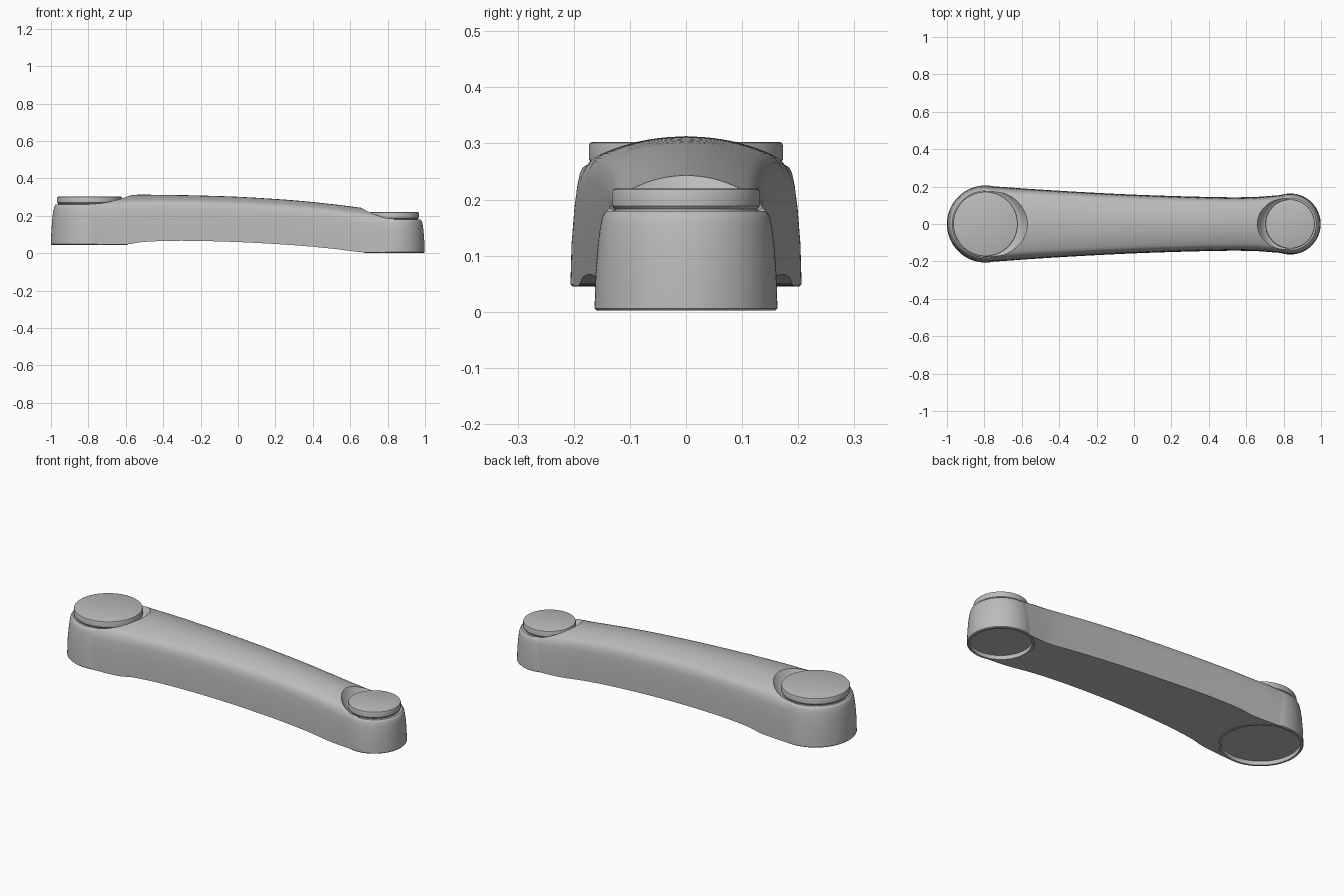
import bpy, bmesh, math
from mathutils import Vector

if "Cube" in bpy.data.objects:
    bpy.data.objects.remove(bpy.data.objects["Cube"])

GREY = (0.5, 0.5, 0.5, 1)
grey = bpy.data.materials.new("satin grey")
grey.use_nodes = True
grey.diffuse_color = GREY
grey.node_tree.nodes["Principled BSDF"].inputs["Base Color"].default_value = GREY


def finish(name, bm):
    bmesh.ops.recalc_face_normals(bm, faces=bm.faces)
    mesh = bpy.data.meshes.new(name)
    bm.to_mesh(mesh)
    bm.free()
    mesh.materials.append(grey)
    obj = bpy.data.objects.new(name, mesh)
    bpy.context.collection.objects.link(obj)
    return obj


def activate(obj):
    bpy.ops.object.select_all(action='DESELECT')
    obj.select_set(True)
    bpy.context.view_layer.objects.active = obj


def smooth(obj, angle=32):
    activate(obj)
    bpy.ops.object.shade_smooth_by_angle(angle=math.radians(angle))


def lathe(name, cx, profile, sides=96):
    """Spin an (r, z) profile that starts and ends on the axis."""
    bm = bmesh.new()
    verts = [bm.verts.new((cx + r, 0, z)) for r, z in profile]
    edges = [bm.edges.new(p) for p in zip(verts, verts[1:])]
    bmesh.ops.spin(bm, geom=verts + edges, cent=(cx, 0, 0), axis=(0, 0, 1),
                   angle=math.tau, steps=sides, use_merge=True)
    bmesh.ops.remove_doubles(bm, verts=bm.verts, dist=1e-5)
    return finish(name, bm)


def spline(points, steps):
    """Smooth curve through the points."""
    pts = [Vector(p) for p in points]
    ext = [pts[0]] + pts + [pts[-1]]
    out = []
    for a, b, c, d in zip(ext, ext[1:], ext[2:], ext[3:]):
        for i in range(steps):
            t = i / steps
            out.append(b + (c - a) * t / 2 + (2 * a - 5 * b + 4 * c - d) * t**2 / 2
                       + (3 * b - a - 3 * c + d) * t**3 / 2)
    return out + [pts[-1]]


# Arm: crowned section swept along stations of (x, half width, bottom, top)
stations = [(-.794, .203, .046, .305), (-.7, .198, .046, .31), (-.59, .19, .048, .312),
            (-.5, .184, .061, .313), (-.3, .172, .067, .311), (0, .157, .06, .302),
            (.3, .147, .043, .283), (.5, .143, .025, .263), (.63, .144, .009, .247),
            (.7, .148, .004, .238), (.835, .159, .004, .22)]
half = [(1, 0), (.99, .35), (.965, .62), (.93, .75), (.86, .84), (.75, .895),
        (.5, .955), (.25, .988), (0, 1)]
half = spline(half, 3)
section = half + [Vector((-p.x, p.y)) for p in reversed(half[:-1])]
bm = bmesh.new()
rings = [[bm.verts.new((x, w * p.x, lo + (hi - lo) * p.y)) for p in section]
         for x, w, lo, hi in (v[:] for v in spline(stations, 5))]
for a, b in zip(rings, rings[1:]):
    for i in range(len(a)):
        j = (i + 1) % len(a)
        bm.faces.new((a[i], a[j], b[j], b[i]))
bm.faces.new(rings[0])
bm.faces.new(rings[-1])
arm = finish("arm", bm)

# Hubs: name, centre, bottom radius, bottom, shoulder, cap radius, cap top, scallop
hubs = [("large", -.794, .206, .045, .262, .173, .303,
         [(.174, .263), (.19, .272), (.207, .29), (.225, .313), (.26, .36)]),
        ("small", .835, .163, .002, .18, .132, .22,
         [(.13, .181), (.143, .189), (.158, .21), (.176, .243), (.21, .31)])]
cutters = []
for name, cx, r, lo, hi, cap, top, bowl in hubs:
    h = hi - lo
    inner, roof = r - .014, lo + .022
    # Tapered hub with a shallow recess underneath
    smooth(lathe(name + "_hub", cx, [
        (0, roof), (inner, roof), (inner, lo), (r - .004, lo), (r, lo + .004),
        (r * .99, lo + h * .35), (r * .965, lo + h * .65), (r * .94, lo + h * .83),
        (r * .918, lo + h * .93), (r * .895, lo + h * .975), (r * .86, hi), (0, hi)]))
    # Round cap with eased edges
    smooth(lathe(name + "_cap", cx, [
        (0, hi - .01), (cap - .005, hi - .01), (cap - .005, hi + .003), (cap, hi + .009),
        (cap, top - .007), (cap - .002, top - .002), (cap - .007, top), (0, top)]))
    # Scallop above and recess below, cut from the arm
    cutters.append(lathe(name + "_scallop_cutter", cx,
                         [(0, bowl[0][1])] + bowl + [(bowl[-1][0], .5), (0, .5)]))
    cutters.append(lathe(name + "_recess_cutter", cx,
                         [(0, -.1), (inner, -.1), (inner, roof + .01), (0, roof + .01)]))

activate(arm)
for cutter in cutters:
    cutter.hide_render = True
    mod = arm.modifiers.new("cut", 'BOOLEAN')
    mod.operation = 'DIFFERENCE'
    mod.solver = 'EXACT'
    mod.object = cutter
    bpy.ops.object.modifier_apply(modifier=mod.name)
for cutter in cutters:
    bpy.data.objects.remove(cutter)
smooth(arm)
